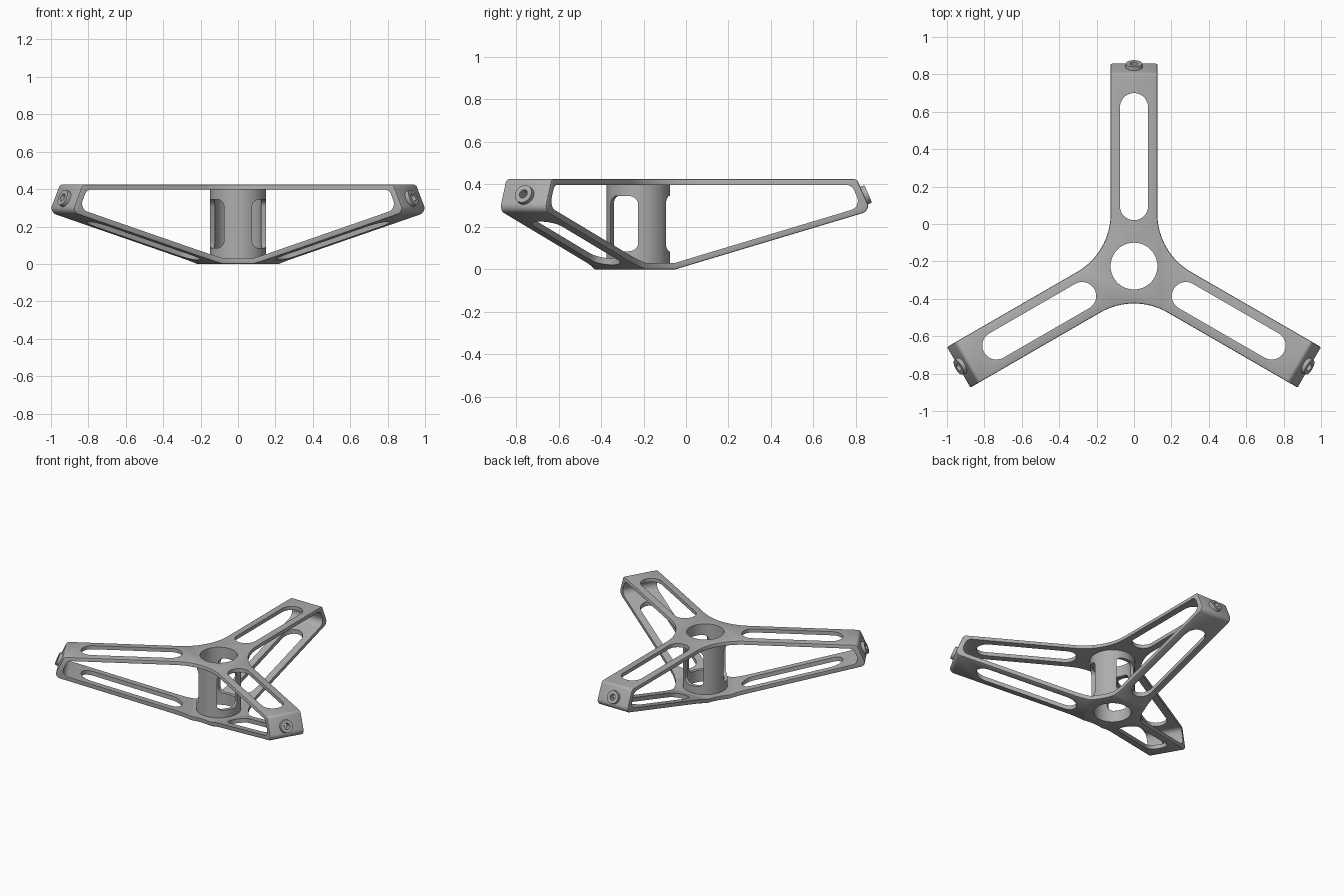
import bpy
import bmesh
import math
from mathutils import Matrix, Vector

if "Cube" in bpy.data.objects:
    bpy.data.objects.remove(bpy.data.objects["Cube"], do_unlink=True)

HUB = Matrix.Translation((0, -0.225, 0))
ARMS = [HUB @ Matrix.Rotation(math.radians(a), 4, "Z") for a in (90, 210, 330)]
HEIGHT = 0.425
HALF_WIDTH = 0.125

grey = bpy.data.materials.new("satin_grey")
grey.use_nodes = True
grey.diffuse_color = (0.42, 0.42, 0.42, 1)
grey.node_tree.nodes["Principled BSDF"].inputs["Base Color"].default_value = grey.diffuse_color


def rounded(corners, steps=8):
    """Fillet each (x, y, radius) corner of a closed polygon."""
    points = []
    for i, (x, y, radius) in enumerate(corners):
        p = Vector((x, y))
        if radius == 0:
            points.append(p)
            continue
        a = (Vector(corners[i - 1][:2]) - p).normalized()
        b = (Vector(corners[(i + 1) % len(corners)][:2]) - p).normalized()
        half = a.angle(b) / 2
        centre = p + (a + b).normalized() * radius / math.sin(half)
        reach = radius / math.tan(half)
        start, end = p + a * reach - centre, p + b * reach - centre
        sweep = math.atan2(start.x * end.y - start.y * end.x, start.dot(end))
        for s in range(steps + 1):
            points.append(centre + Matrix.Rotation(sweep * s / steps, 2) @ start)
    return points


def finish(name, bm, matrix):
    bm.transform(matrix)
    bmesh.ops.recalc_face_normals(bm, faces=bm.faces)
    mesh = bpy.data.meshes.new(name)
    bm.to_mesh(mesh)
    bm.free()
    mesh.materials.append(grey)
    obj = bpy.data.objects.new(name, mesh)
    bpy.context.collection.objects.link(obj)
    return obj


def loft(name, rings, matrix=Matrix()):
    """Skin a stack of equal rings and cap both ends."""
    bm = bmesh.new()
    loops = [[bm.verts.new(v) for v in ring] for ring in rings]
    n = len(loops[0])
    for low, high in zip(loops, loops[1:]):
        for i in range(n):
            j = (i + 1) % n
            bm.faces.new((low[i], low[j], high[j], high[i]))
    bm.faces.new(loops[0][::-1])
    bm.faces.new(loops[-1])
    return finish(name, bm, matrix)


def prism(name, points, low, high, matrix=Matrix()):
    return loft(name, [[(p.x, p.y, z) for p in points] for z in (low, high)], matrix)


def cylinder(name, r1, r2, low, high, matrix, sides=48):
    turns = [math.tau * i / sides for i in range(sides)]
    return loft(name, [[(r * math.cos(t), r * math.sin(t), z) for t in turns]
                       for r, z in ((r1, low), (r2, high))], matrix)


def three_sided(name, profile):
    """Three flat sides, each facing along one arm, following an (apothem, z) profile."""
    turns = [math.radians(a) for a in (-90, 30, 150)]
    return loft(name, [[(2 * p.x * math.cos(t), 2 * p.x * math.sin(t), p.y) for t in turns]
                       for p in profile], HUB)


def activate(obj):
    bpy.ops.object.select_all(action="DESELECT")
    obj.select_set(True)
    bpy.context.view_layer.objects.active = obj


def boolean(target, tool, operation="DIFFERENCE"):
    mod = target.modifiers.new("cut", "BOOLEAN")
    mod.operation, mod.solver, mod.object = operation, "EXACT", tool
    activate(target)
    bpy.ops.object.modifier_apply(modifier=mod.name)
    bpy.data.objects.remove(tool, do_unlink=True)


# Three-armed outline with wide fillets between the arms
outline = []
for angle in (90, 210, 330):
    turn = Matrix.Rotation(math.radians(angle), 2)
    for x, y, radius in ((1.3, -HALF_WIDTH, 0), (1.3, HALF_WIDTH, 0),
                         (HALF_WIDTH / math.tan(math.pi / 3), HALF_WIDTH, 0.36)):
        p = turn @ Vector((x, y))
        outline.append((p.x, p.y, radius))
frame = prism("arm_frame", rounded(outline, 16), -0.1, 0.6, HUB)

# Sloping underside and tilted arm ends
envelope = rounded([(0.175, 0, 0), (1.095, 0.276, 0.035),
                    (1.03, HEIGHT, 0.025), (0, HEIGHT, 0)])[:-1]
boolean(frame, three_sided("envelope", envelope), "INTERSECT")

# Softened outer edges
bevel = frame.modifiers.new("soft_edges", "BEVEL")
bevel.width, bevel.segments = 0.007, 2
bevel.limit_method, bevel.angle_limit = "ANGLE", math.radians(50)
activate(frame)
bpy.ops.object.modifier_apply(modifier=bevel.name)

# Open space between the upper and lower plates
cavity = rounded([(0.172, 0.03, 0), (1.051, 0.294, 0.045),
                  (1.006, 0.398, 0.045), (0, 0.398, 0)])[:-1]
boolean(frame, three_sided("cavity", cavity))

# Central bore and hollow tube
boolean(frame, cylinder("bore", 0.125, 0.125, -0.1, 0.6, HUB, 64))
tube = cylinder("centre_tube", 0.15, 0.15, 0.03, 0.398, HUB, 64)
boolean(tube, cylinder("bore", 0.125, 0.125, -0.1, 0.6, HUB, 64))

slot = rounded([(0.245, -0.075, 0.0749), (0.925, -0.075, 0.0749),
                (0.925, 0.075, 0.0749), (0.245, 0.075, 0.0749)])
window = rounded([(x, y, 0.04) for x, y in
                  ((-0.13, -0.075), (0.13, -0.075), (0.13, 0.075), (-0.13, 0.075))])
parts = [frame, tube]

for i, arm in enumerate(ARMS):
    # Long slot through both plates of the arm
    boolean(frame, prism("slot", slot, -0.1, 0.6, arm))

    # Tube window facing the arm
    facing = arm @ Matrix.Translation((0, 0, 0.215)) @ Matrix.Rotation(math.pi / 2, 4, "Y")
    boolean(tube, prism("window", window, 0.05, 0.3, facing))

    # Drilled boss on the arm end
    seat = (arm @ Matrix.Translation((1.063, 0, 0.347))
            @ Matrix.Rotation(math.atan2(0.917, 0.4), 4, "Y"))
    boolean(frame, cylinder("drill", 0.021, 0.021, -0.08, 0.1, seat, 32))
    boss = cylinder(f"end_boss_{i + 1}", 0.047, 0.044, -0.01, 0.022, seat, 40)
    boolean(boss, cylinder("drill", 0.021, 0.021, -0.08, 0.1, seat, 32))
    parts.append(boss)

for part in parts:
    activate(part)
    bpy.ops.object.shade_smooth_by_angle(angle=math.radians(30))
